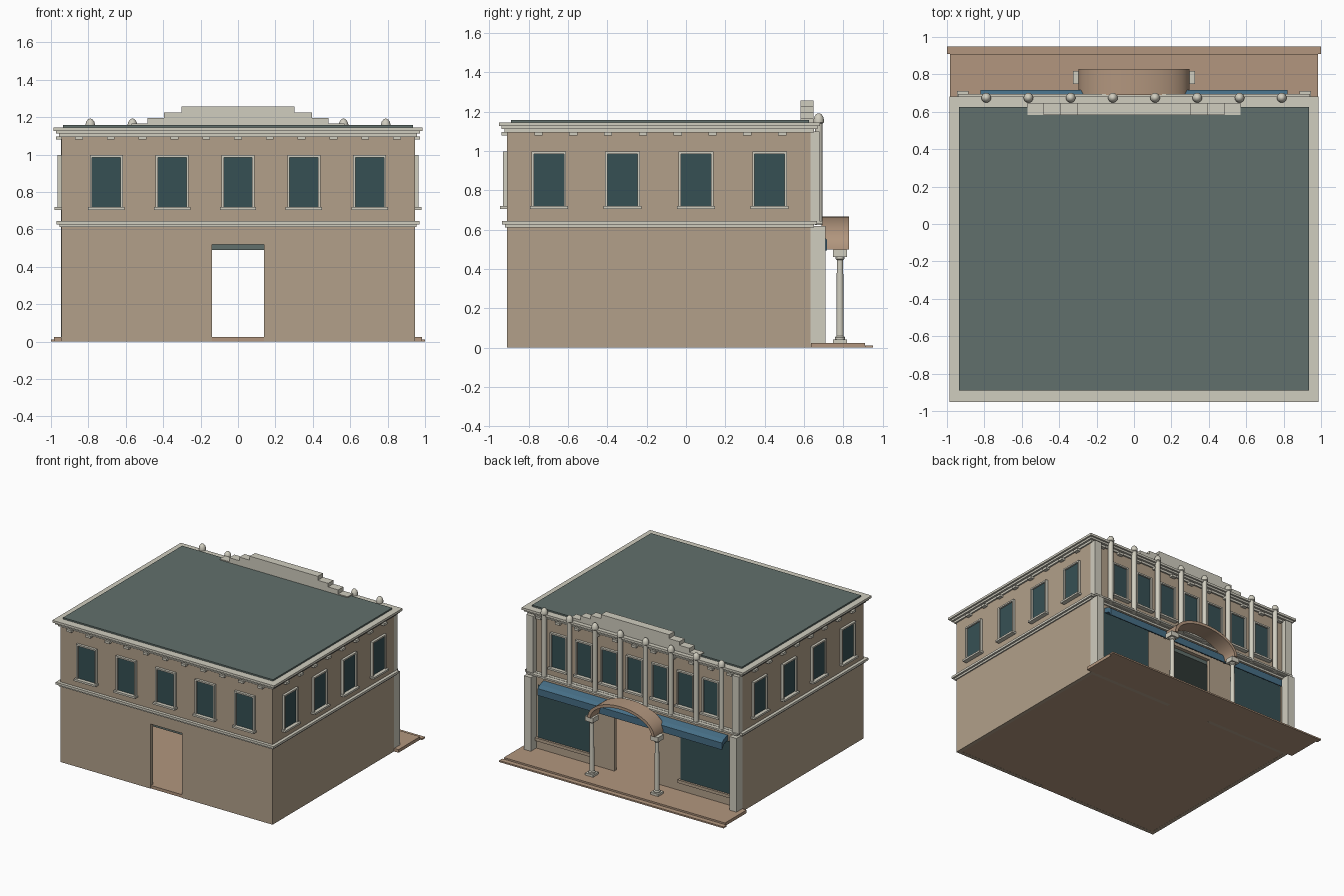
import bpy, bmesh, math
from mathutils import Matrix, Vector

if "Cube" in bpy.data.objects:
    bpy.data.objects.remove(bpy.data.objects["Cube"])


def srgb(name, r, g, b):
    lin = [((c / 255 + 0.055) / 1.055) ** 2.4 for c in (r, g, b)]
    m = bpy.data.materials.new(name)
    m.diffuse_color = (*lin, 1)
    m.use_nodes = True
    m.node_tree.nodes["Principled BSDF"].inputs["Base Color"].default_value = m.diffuse_color
    return m


WALL = srgb("tan_wall", 178, 160, 138)
PAVE = srgb("warm_paving", 178, 150, 126)
TRIM = srgb("pale_stone", 208, 205, 191)
GLASS = srgb("dark_glass", 54, 80, 84)
ROOF = srgb("grey_green_roof", 97, 112, 108)
BLUE = srgb("blue_canvas", 70, 110, 134)

W, Y0, Y1 = 0.945, -0.91, 0.64      # half width, plain wall, shopfront wall


def finish(name, bm, mat, smooth=False):
    bmesh.ops.recalc_face_normals(bm, faces=bm.faces)
    me = bpy.data.meshes.new(name)
    bm.to_mesh(me)
    bm.free()
    me.materials.append(mat)
    ob = bpy.data.objects.new(name, me)
    bpy.context.collection.objects.link(ob)
    if smooth:
        bpy.ops.object.select_all(action='DESELECT')
        ob.select_set(True)
        bpy.context.view_layer.objects.active = ob
        bpy.ops.object.shade_smooth_by_angle(angle=math.radians(35))
    return ob


def boxes(name, mat, items):
    bm = bmesh.new()
    for x0, x1, y0, y1, z0, z1 in items:
        m = Matrix.Translation(((x0 + x1) / 2, (y0 + y1) / 2, (z0 + z1) / 2))
        s = Matrix.Diagonal((abs(x1 - x0), abs(y1 - y0), abs(z1 - z0), 1))
        bmesh.ops.create_cube(bm, size=1, matrix=m @ s)
    return finish(name, bm, mat)


def prism(name, mat, pts, extrude, smooth=False):
    bm = bmesh.new()
    f = bm.faces.new([bm.verts.new(p) for p in pts])
    ext = bmesh.ops.extrude_face_region(bm, geom=[f])
    bmesh.ops.translate(bm, vec=Vector(extrude),
                        verts=[v for v in ext['geom'] if isinstance(v, bmesh.types.BMVert)])
    return finish(name, bm, mat, smooth)


def lathe(name, mat, profile, spots, n=16):
    bm = bmesh.new()
    for cx, cy in spots:
        rings = [[bm.verts.new((cx + r * math.cos(2 * math.pi * i / n),
                                cy + r * math.sin(2 * math.pi * i / n), z)) for i in range(n)]
                 for r, z in profile]
        for a, b in zip(rings, rings[1:]):
            for i in range(n):
                bm.faces.new((a[i], a[(i + 1) % n], b[(i + 1) % n], b[i]))
        bm.faces.new(rings[0])
        bm.faces.new(rings[-1])
    return finish(name, bm, mat, True)


def on_wall(side, u0, u1, o0, o1, z0, z1):
    """Box at u along a wall, o outward from it."""
    if side == 'rear':
        return (u0, u1, Y0 - o0, Y0 - o1, z0, z1)
    if side == 'shop':
        return (u0, u1, Y1 + o0, Y1 + o1, z0, z1)
    s = 1 if side == 'right' else -1
    return (s * (W + o0), s * (W + o1), u0, u1, z0, z1)


def ring(o, z0, z1):
    return (-W - o, W + o, Y0 - o, Y1 + o, z0, z1)


# Lower storey: hollow shell with a door in the plain wall and one in the shopfront
T = 0.03
lower = []
for s in (-1, 1):
    lower += [(s * (W - T), s * W, Y0, Y1, 0, 0.53),
              (s * 0.14, s * (W - T), Y0, Y0 + T, 0, 0.53),
              (s * 0.19, s * (W - T), Y1 - T, Y1, 0, 0.53)]
boxes("lower_walls", WALL, lower)
boxes("door_headers", WALL, [(-0.14, 0.14, Y0, Y0 + T, 0.52, 0.53),
                             (-0.19, 0.19, Y1 - T, Y1, 0.52, 0.53)])
boxes("upper_walls", WALL, [(-W, W, Y0, Y1, 0.53, 1.105)])
boxes("ground_floor", PAVE, [(-W + 0.002, W - 0.002, Y0 + 0.002, Y1 - 0.002, 0.001, 0.025)])
boxes("ceiling_slab", ROOF, [(-W + T, W - T, Y0 + T, Y1 - T, 0.49, 0.535)])

# Porch platform with a low step
boxes("porch_platform", PAVE, [(-0.985, 0.985, Y1 - 0.005, 0.91, 0, 0.025),
                               (-1, 1, 0.91, 0.95, 0, 0.012)])

# Belt course, cornice and roof
boxes("belt_course", TRIM, [ring(0.01, 0.612, 0.627), ring(0.025, 0.627, 0.645),
                            (-0.94, 0.94, Y1, 0.695, 0.63, 0.643)])
boxes("cornice", TRIM, [ring(0.012, 1.095, 1.112), ring(0.028, 1.112, 1.127),
                        ring(0.042, 1.127, 1.145)])
boxes("roof", ROOF, [(-0.935, 0.935, -0.89, 0.625, 1.14, 1.157)])

# Cornice brackets
brackets = []
for side in ('rear', 'shop'):
    for i in range(11):
        u = -0.85 + 0.17 * i
        brackets.append(on_wall(side, u - 0.021, u + 0.021, -0.005, 0.028, 1.08, 1.098))
for side in ('left', 'right'):
    for i in range(8):
        u = -0.75 + 0.177 * i
        brackets.append(on_wall(side, u - 0.021, u + 0.021, -0.005, 0.028, 1.08, 1.098))
boxes("cornice_brackets", TRIM, brackets)

# Upper windows on all four walls
cols = [-0.79 + 0.2257 * i for i in range(8)]
layout = {'rear': [-0.704 + 0.352 * i for i in range(5)],
          'left': [-0.697 + 0.374 * i for i in range(4)],
          'right': [-0.697 + 0.374 * i for i in range(4)],
          'shop': [(a + b) / 2 for a, b in zip(cols, cols[1:])]}
panes, frames = [], []
for side, centres in layout.items():
    h = 0.075 if side == 'shop' else 0.088
    for u in centres:
        g = h - 0.012
        panes.append(on_wall(side, u - g, u + g, -0.005, 0.007, 0.72, 0.985))
        frames += [on_wall(side, u - h, u - g, -0.005, 0.02, 0.71, 0.997),
                   on_wall(side, u + g, u + h, -0.005, 0.02, 0.71, 0.997),
                   on_wall(side, u - g, u + g, -0.005, 0.02, 0.985, 0.997),
                   on_wall(side, u - h - 0.009, u + h + 0.009, -0.005, 0.036, 0.705, 0.72)]
boxes("upper_window_panes", GLASS, panes)
boxes("upper_window_frames", TRIM, frames)

# Shop windows with sills
shop_glass, shop_sills = [], []
for s in (-1, 1):
    shop_glass.append((s * 0.405, s * 0.865, Y1 - 0.01, Y1 + 0.008, 0.12, 0.54))
    shop_sills.append((s * 0.39, s * 0.88, Y1 - 0.01, Y1 + 0.025, 0.095, 0.12))
boxes("shop_windows", GLASS, shop_glass)
boxes("shop_window_sills", WALL, shop_sills)

# Corner piers
piers = []
for s in (-1, 1):
    piers += [(s * 0.885, s * 0.9465, 0.632, 0.71, 0.02, 0.618),
              (s * 0.885, s * 0.9465, 0.632, 0.68, 0.64, 1.1)]
boxes("corner_piers", TRIM, piers)

# Tall half-story columns with rounded caps
lathe("upper_columns", TRIM,
      [(0.019, 0.625), (0.019, 1.14), (0.026, 1.145), (0.026, 1.16),
       (0.022, 1.175), (0.013, 1.188), (0.004, 1.192)],
      [(x, 0.675) for x in cols])

# Stepped parapet
steps = [(0.57, 1.14), (0.57, 1.165), (0.485, 1.165), (0.485, 1.197),
         (0.395, 1.197), (0.395, 1.226), (0.303, 1.226), (0.303, 1.258)]
outline = [(x, 0.582, z) for x, z in steps] + [(-x, 0.582, z) for x, z in reversed(steps)]
prism("stepped_parapet", TRIM, outline, (0, 0.066, 0))

# Awning: sloping canvas with a hanging valance
awning = [(0.64, 0.585), (0.69, 0.57), (0.716, 0.55), (0.716, 0.495), (0.708, 0.495),
          (0.69, 0.53), (0.64, 0.545)]
prism("awning", BLUE, [(-0.82, y, z) for y, z in awning], (1.64, 0, 0))

# Entrance canopy: arched shell on two round posts
N = 24
arc = [math.pi * i / N for i in range(N + 1)]
shell = [(0.297 * math.cos(a), 0.69, 0.5 + 0.166 * math.sin(a)) for a in arc]
shell += [(0.272 * math.cos(a), 0.69, 0.5 + 0.143 * math.sin(a)) for a in reversed(arc)]
prism("entrance_arch", PAVE, shell, (0, 0.14, 0), True)
posts = [(s * 0.29, 0.783) for s in (-1, 1)]
lathe("canopy_posts", TRIM,
      [(0.026, 0.04), (0.026, 0.052), (0.019, 0.06), (0.016, 0.445), (0.024, 0.452), (0.024, 0.465)],
      posts)
blocks = []
for x, y in posts:
    blocks += [(x - 0.035, x + 0.035, y - 0.035, y + 0.035, 0.02, 0.043),
               (x - 0.035, x + 0.035, y - 0.035, y + 0.035, 0.462, 0.5)]
boxes("post_blocks", TRIM, blocks)
